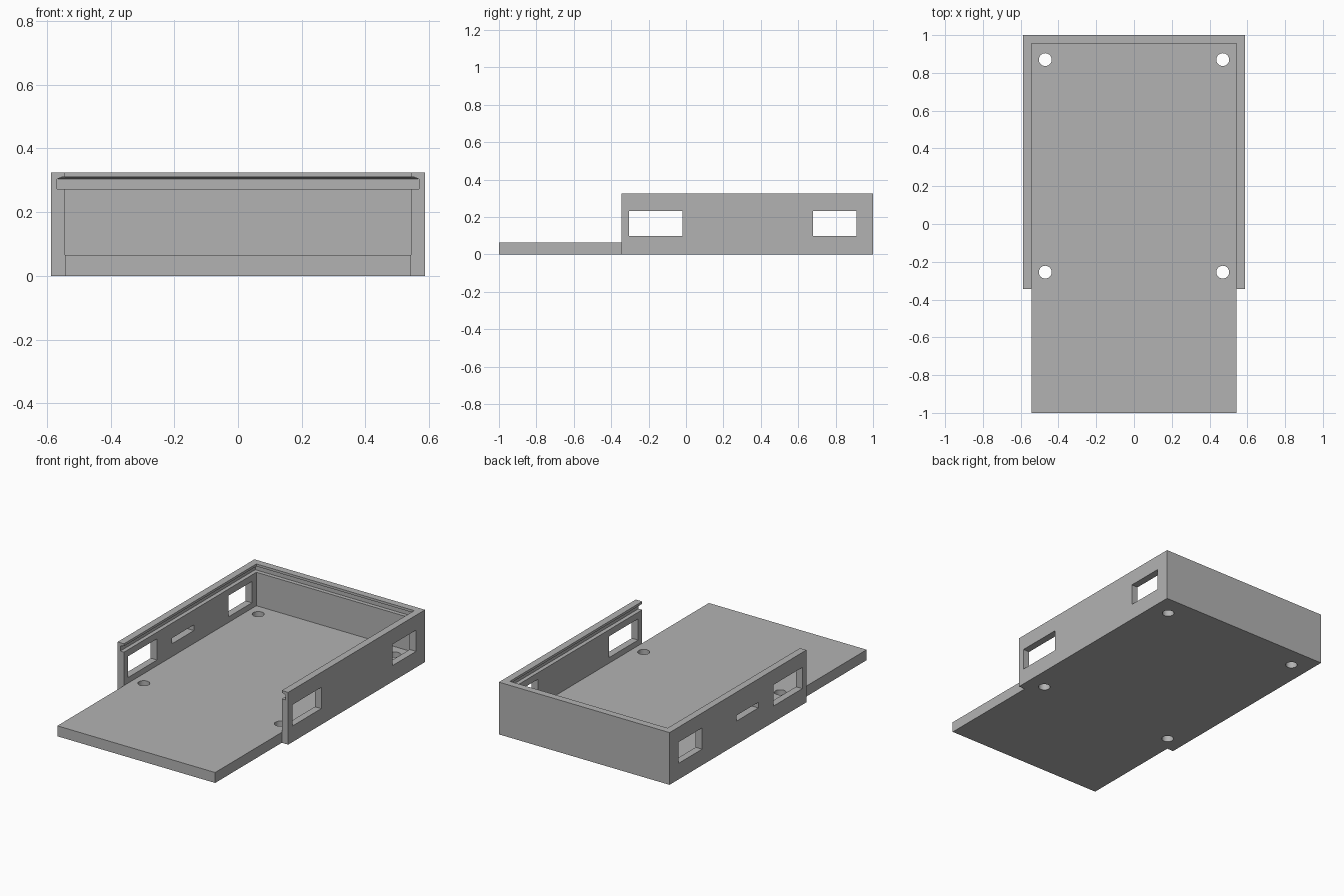
import bpy, bmesh
from mathutils import Matrix

cube = bpy.data.objects.get("Cube")
if cube:
    bpy.data.objects.remove(cube, do_unlink=True)

grey = bpy.data.materials.new("plain grey")
grey.use_nodes = True
color = (0.45, 0.45, 0.45, 1)
grey.diffuse_color = color
grey.node_tree.nodes["Principled BSDF"].inputs["Base Color"].default_value = color

HALF, FRONT, BACK, HEIGHT = 0.587, -0.345, 1.0, 0.325
WALL, FLOOR = 0.044, 0.065


def finish(name, bm):
    bmesh.ops.recalc_face_normals(bm, faces=bm.faces)
    mesh = bpy.data.meshes.new(name)
    bm.to_mesh(mesh)
    bm.free()
    mesh.materials.append(grey)
    obj = bpy.data.objects.new(name, mesh)
    bpy.context.collection.objects.link(obj)
    return obj


def add_box(bm, x, y, z):
    size = [b - a for a, b in (x, y, z)]
    mid = [(a + b) / 2 for a, b in (x, y, z)]
    bmesh.ops.create_cube(bm, size=1, matrix=Matrix.Translation(mid) @ Matrix.Diagonal((*size, 1)))


def cut(target, cutter):
    mod = target.modifiers.new("cut", "BOOLEAN")
    mod.operation = "DIFFERENCE"
    mod.solver = "EXACT"
    mod.object = cutter
    bpy.context.view_layer.objects.active = target
    bpy.ops.object.modifier_apply(modifier=mod.name)
    bpy.data.objects.remove(cutter, do_unlink=True)


# Walls: a section with a lid groove, swept round three sides (inset, height)
section = [(0, 0), (WALL, 0), (WALL, 0.273), (0.019, 0.273), (0.019, 0.304),
           (0.034, 0.31), (WALL, 0.31), (WALL, HEIGHT), (0, HEIGHT)]
bm = bmesh.new()
rings = []
for side, at_back in ((1, False), (1, True), (-1, True), (-1, False)):
    rings.append([bm.verts.new((side * (HALF - d), BACK - d if at_back else FRONT, z))
                  for d, z in section])
for a, b in zip(rings, rings[1:]):
    for i in range(len(section)):
        j = (i + 1) % len(section)
        bm.faces.new((a[i], a[j], b[j], b[i]))
bm.faces.new(rings[0])
bm.faces.new(rings[-1])
walls = finish("walls", bm)

# Side windows through both walls, and a small slot in the right wall only
bm = bmesh.new()
for y in ((-0.305, -0.02), (0.68, 0.912)):
    add_box(bm, (-0.8, 0.8), y, (0.1, 0.232))
add_box(bm, (-0.8, -0.4), (0.127, 0.342), (0.145, 0.18))
cut(walls, finish("window_cutter", bm))

# Floor plate, longer than the walls, with four screw holes
bm = bmesh.new()
add_box(bm, (WALL - HALF, HALF - WALL), (-1, BACK - WALL), (0, FLOOR))
floor = finish("floor_plate", bm)
bm = bmesh.new()
for x in (-0.47, 0.47):
    for y in (-0.255, 0.87):
        bmesh.ops.create_cone(bm, cap_ends=True, segments=32, radius1=0.034, radius2=0.034,
                              depth=0.4, matrix=Matrix.Translation((x, y, 0)))
cut(floor, finish("hole_cutter", bm))

# Smooth hole walls, sharp edges elsewhere
for obj in (walls, floor):
    bpy.ops.object.select_all(action="DESELECT")
    obj.select_set(True)
    bpy.context.view_layer.objects.active = obj
    bpy.ops.object.shade_smooth_by_angle()
